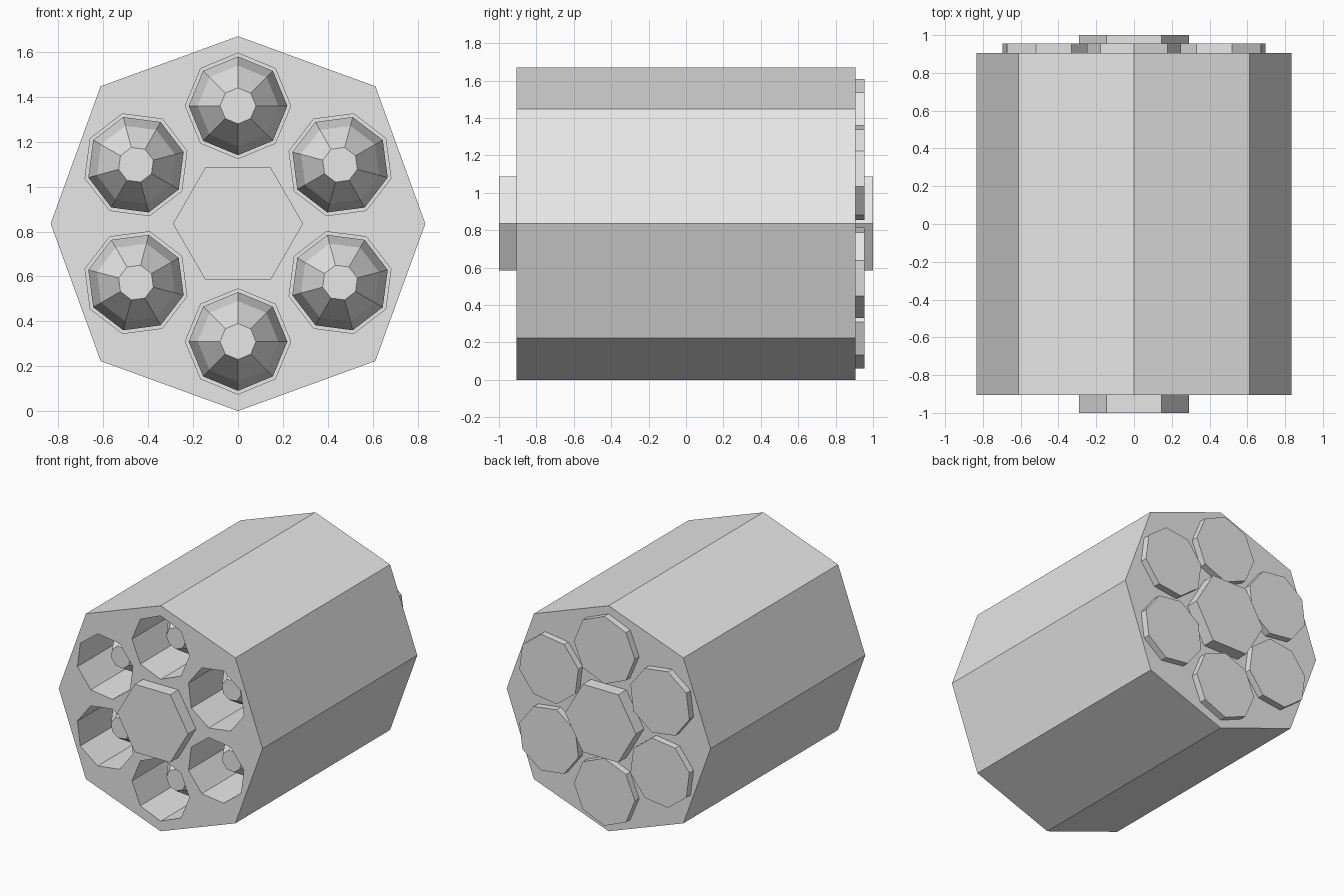
import bpy, bmesh, math

cube = bpy.data.objects.get("Cube")
if cube:
    bpy.data.objects.remove(cube, do_unlink=True)

grey = bpy.data.materials.new("plain grey")
grey.use_nodes = True
grey.diffuse_color = (0.8, 0.8, 0.8, 1)
grey.node_tree.nodes["Principled BSDF"].inputs["Base Color"].default_value = (0.8, 0.8, 0.8, 1)

AXIS_Z = 0.835      # height of the drum axis
BODY_END = 0.905    # half length of the drum
CHAMBER_RING = 0.525


def add_prism(bm, rings, sides, phase=0.0, cx=0.0, cz=AXIS_Z, odd_scale=1.0):
    """Loft polygon rings (y, radius) along y and cap both ends."""
    loops = []
    for y, radius in rings:
        loop = []
        for i in range(sides):
            a = phase + math.tau * i / sides
            r = radius * (odd_scale if i % 2 else 1.0)
            loop.append(bm.verts.new((cx + r * math.cos(a), y, cz + r * math.sin(a))))
        loops.append(loop)
    for lower, upper in zip(loops, loops[1:]):
        for i in range(sides):
            j = (i + 1) % sides
            bm.faces.new((lower[i], lower[j], upper[j], upper[i]))
    bm.faces.new(loops[0])
    bm.faces.new(loops[-1])


def finish(bm, name):
    bmesh.ops.recalc_face_normals(bm, faces=bm.faces)
    mesh = bpy.data.meshes.new(name)
    bm.to_mesh(mesh)
    bm.free()
    mesh.materials.append(grey)
    obj = bpy.data.objects.new(name, mesh)
    bpy.context.collection.objects.link(obj)
    return obj


def chamber_places():
    for k in range(6):
        a = math.pi / 2 + k * math.tau / 6
        yield a, CHAMBER_RING * math.cos(a), AXIS_Z + CHAMBER_RING * math.sin(a)


# Eight-sided drum, slightly fuller at its diagonal corners
bm = bmesh.new()
add_prism(bm, [(-BODY_END, 0.835), (BODY_END, 0.835)], 8, odd_scale=1.037)
drum = finish(bm, "drum_body")

# Six chambers bored through the drum
bm = bmesh.new()
for a, x, z in chamber_places():
    add_prism(bm, [(-1.1, 0.235), (1.1, 0.235)], 8, a, x, z)
cutter = finish(bm, "chamber_cutter")
cutter.hide_render = True
bore = drum.modifiers.new("chambers", "BOOLEAN")
bore.operation = "DIFFERENCE"
bore.solver = "EXACT"
bore.object = cutter
bpy.context.view_layer.objects.active = drum
bpy.ops.object.modifier_apply(modifier=bore.name)
bpy.data.objects.remove(cutter, do_unlink=True)

# Hexagonal spindle showing at both ends
bm = bmesh.new()
add_prism(bm, [(-1, 0.29), (1, 0.29)], 6)
finish(bm, "spindle")

# Rounds: blunt nose, straight case and wide rim at the back
ROUND = [(-0.725, 0.08), (-0.565, 0.18), (-0.385, 0.22),
         (BODY_END, 0.22), (BODY_END, 0.25), (0.955, 0.25)]
for k, (a, x, z) in enumerate(chamber_places(), 1):
    bm = bmesh.new()
    add_prism(bm, ROUND, 8, a, x, z)
    finish(bm, f"round_{k}")
